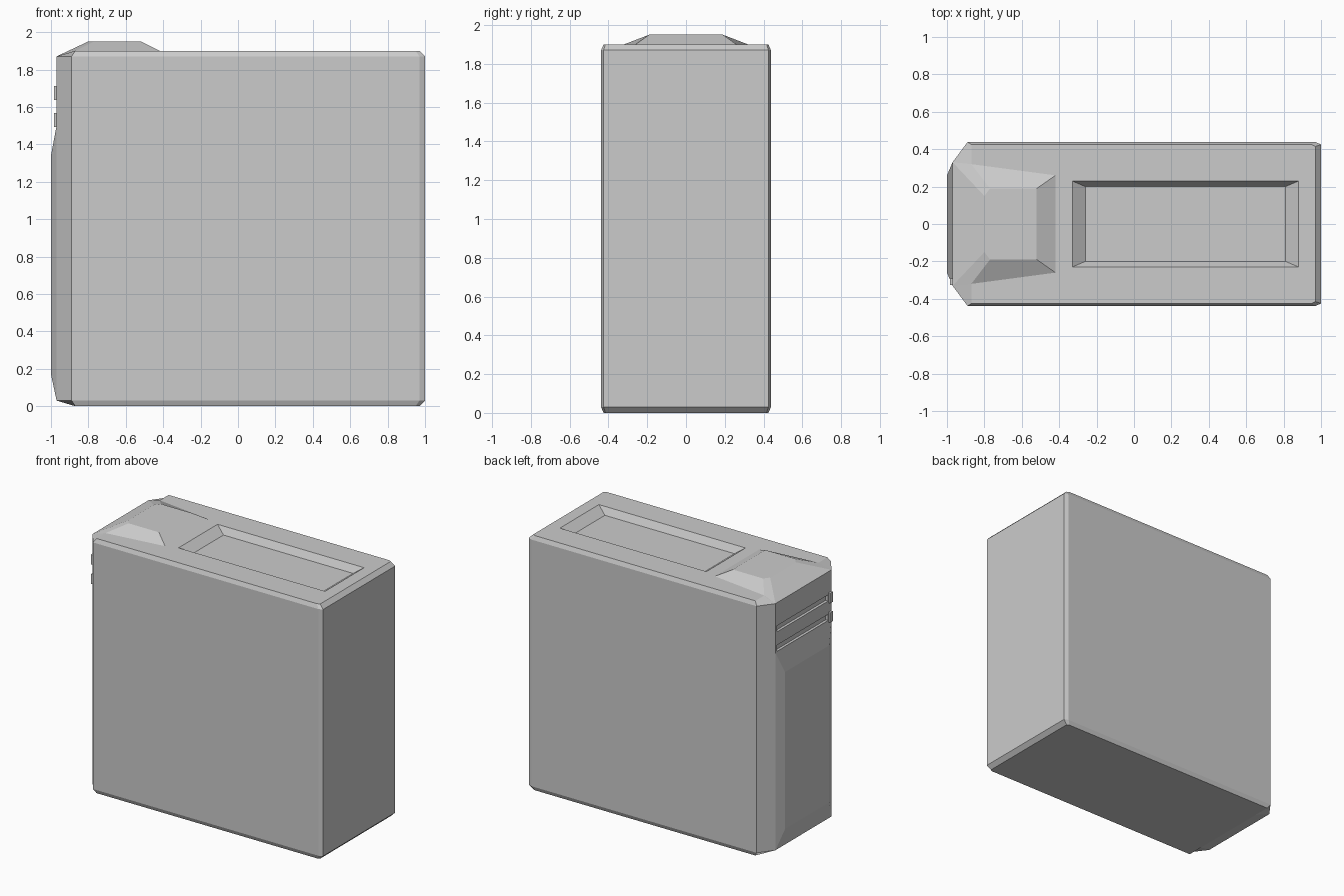
import bpy, bmesh

if "Cube" in bpy.data.objects:
    bpy.data.objects.remove(bpy.data.objects["Cube"])


def loft(name, rings):
    """Skin a stack of equal-length point rings and cap both ends."""
    bm = bmesh.new()
    loops = [[bm.verts.new(p) for p in ring] for ring in rings]
    n = len(loops[0])
    for a, b in zip(loops, loops[1:]):
        for i in range(n):
            j = (i + 1) % n
            bm.faces.new((a[i], a[j], b[j], b[i]))
    bm.faces.new(loops[0][::-1])
    bm.faces.new(loops[-1])
    bmesh.ops.recalc_face_normals(bm, faces=bm.faces)
    mesh = bpy.data.meshes.new(name)
    bm.to_mesh(mesh)
    bm.free()
    obj = bpy.data.objects.new(name, mesh)
    bpy.context.collection.objects.link(obj)
    return obj


def mirrored(half):
    """Complete a closed ring from its +y half."""
    return half + [(x, -y, z) for x, y, z in reversed(half)]


def rect_x(x, y0, y1, z0, z1):
    return [(x, y0, z0), (x, y1, z0), (x, y1, z1), (x, y0, z1)]


def rect_z(z, x0, x1, y):
    return [(x0, -y, z), (x1, -y, z), (x1, y, z), (x0, y, z)]


def cut(target, cutter):
    cutter.hide_render = True
    mod = target.modifiers.new("cut", 'BOOLEAN')
    mod.operation = 'DIFFERENCE'
    mod.solver = 'EXACT'
    mod.object = cutter
    bpy.context.view_layer.objects.active = target
    bpy.ops.object.modifier_apply(modifier=mod.name)
    bpy.data.objects.remove(cutter)


# Case body with bevelled rim and angled front corners
def wide(z):
    return mirrored([(1, .425, z), (.97, .438, z), (-.89, .438, z), (-.97, .33, z)])


def narrow(z):
    return mirrored([(.97, .415, z), (.95, .425, z), (-.87, .425, z), (-.87, .3, z)])


body = loft("case_body", [narrow(0), wide(.03), wide(1.87), narrow(1.9)])

# Sunken tray on the top
cut(body, loft("tray_cutter", [rect_z(1.85, -.26, .81, .2),
                               rect_z(1.9, -.33, .88, .23),
                               rect_z(1.95, -.33, .88, .23)]))

# Drive slots with an eject button beside each
for i, z in enumerate((1.53, 1.675)):
    cut(body, loft("slot_cutter", [rect_x(-1.05, -.29, .31, z - .023, z + .023),
                                   rect_x(-.95, -.29, .31, z - .023, z + .023)]))
    loft(f"eject_button_{i + 1}", [rect_x(-.985, -.325, -.292, z - .037, z + .037),
                                   rect_x(-.96, -.325, -.292, z - .037, z + .037)])

# Raised lower front panel
loft("front_panel", [rect_x(-1, -.26, .26, .17, 1.34),
                     rect_x(-.97, -.33, .33, .03, 1.5)])

# Raised hump at the front of the top
loft("top_hump", [mirrored([(-.42, .26, 1.9), (-.87, .32, 1.9), (-.97, .33, 1.87)]),
                  mirrored([(-.52, .19, 1.95), (-.77, .19, 1.95), (-.8, .15, 1.95)])])
